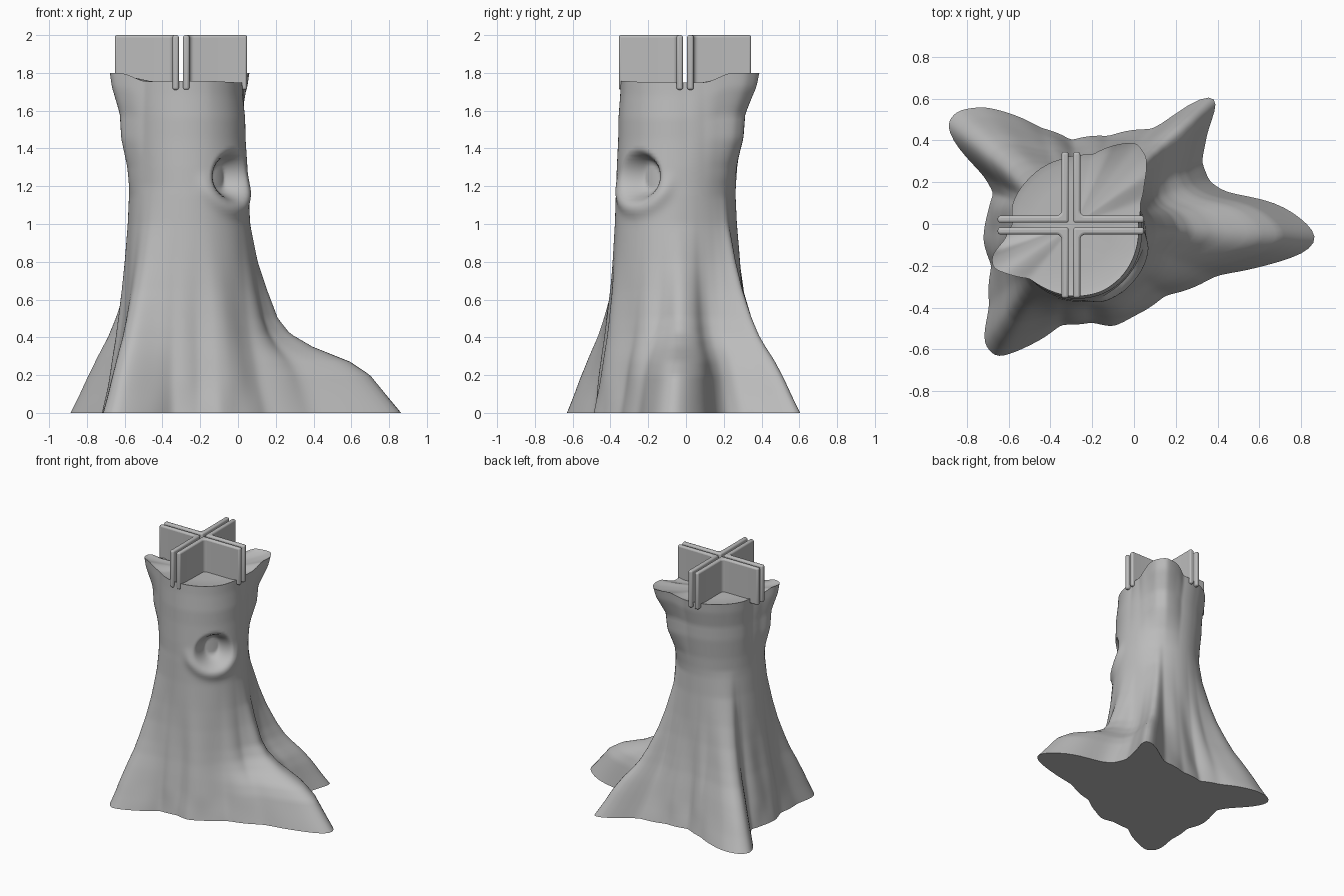
import bpy, bmesh, math
from math import cos, sin, pi, tau, atan2, hypot, exp

cube = bpy.data.objects.get("Cube")
if cube:
    bpy.data.objects.remove(cube, do_unlink=True)

grey = bpy.data.materials.new("plain grey")
grey.use_nodes = True
grey.diffuse_color = (0.5, 0.5, 0.5, 1)
grey.node_tree.nodes["Principled BSDF"].inputs["Base Color"].default_value = (0.5, 0.5, 0.5, 1)

AXIS_X, SIDES, LAYERS = -0.28, 240, 90
RIM = 1.75

# Outlines of the spreading roots and of the broken rim
ROOTS = [(.89, -.07), (.82, .01), (.72, .08), (.62, .12), (.45, .14), (.36, .2), (.32, .3),
         (.35, .45), (.4, .58), (.38, .64), (.33, .64), (.25, .54), (.12, .45), (0, .45),
         (-.12, .42), (-.3, .4), (-.45, .46), (-.6, .53), (-.72, .56), (-.85, .54), (-.9, .47),
         (-.84, .36), (-.72, .24), (-.67, .15), (-.7, .05), (-.72, -.08), (-.68, -.2),
         (-.69, -.4), (-.72, -.57), (-.66, -.64), (-.5, -.58), (-.35, -.48), (-.2, -.47),
         (-.1, -.49), (0, -.44), (.15, -.34), (.4, -.24), (.65, -.19), (.82, -.14)]
TOP = [(.02, 0), (.03, .1), (.05, .2), (.06, .32), (.01, .39), (-.08, .38), (-.2, .33),
       (-.35, .31), (-.5, .22), (-.58, .1), (-.58, 0), (-.62, -.08), (-.68, -.15),
       (-.675, -.21), (-.6, -.24), (-.5, -.26), (-.42, -.31), (-.3, -.345), (-.15, -.32),
       (-.05, -.24), (.01, -.12)]
# Height against share of the spread that is left
ROOT_FADE = [(0, 1), (.1, .87), (.2, .75), (.3, .63), (.4, .5), (.5, .4), (.65, .27),
             (.8, .17), (1, .06), (1.2, 0)]
LONG_FADE = [(0, 1), (.1, .9), (.2, .8), (.27, .67), (.35, .42), (.42, .27), (.5, .19),
             (.65, .12), (.8, .06), (1, .01), (1.2, 0)]
RIM_GROW = [(0, 0), (1.15, 0), (1.3, .15), (1.45, .45), (1.56, .52), (1.68, .9), (1.75, 1)]


def lerp_table(table, v):
    for (a, p), (b, q) in zip(table, table[1:]):
        if v <= b:
            return p + (q - p) * max(0, v - a) / (b - a)
    return table[-1][1]


def smooth(t):
    t = min(1, max(0, t))
    return t * t * (3 - 2 * t)


def polar(points):
    """Radius at each side, for an outline around the trunk axis."""
    pol = sorted((atan2(y, x - AXIS_X) % tau, hypot(x - AXIS_X, y)) for x, y in points)
    first, last = pol[0], pol[-1]
    pol = [(last[0] - tau, last[1])] + pol + [(first[0] + tau, first[1])]
    radii = [lerp_table(pol, tau * i / SIDES) for i in range(SIDES)]
    for _ in range(3):
        radii = [(radii[i - 1] + 2 * radii[i] + radii[(i + 1) % SIDES]) / 4 for i in range(SIDES)]
    return radii


root_r, top_r = polar(ROOTS), polar(TOP)
waist_r = polar([(-.26 + .315 * cos(a), -.055 + .315 * sin(a))
                 for a in (tau * k / 48 for k in range(48))])


def trunk_point(i, z):
    a = tau * i / SIDES
    long_root = max(0, cos(a)) ** 6
    fade = lerp_table(ROOT_FADE, z) * (1 - long_root) + lerp_table(LONG_FADE, z) * long_root
    r = waist_r[i] + (top_r[i] - waist_r[i]) * lerp_table(RIM_GROW, z)
    r += (root_r[i] - waist_r[i]) * fade
    # Shallow bark flutes above the ground
    r += .008 * sin(11 * a + 2 * z) * smooth(z / .2) * smooth((.9 - z) / .5)
    # Knot hole with a swollen lower lip
    turn = (a + pi / 4 + pi) % tau - pi
    d = hypot(turn * .34, z - 1.25)
    r -= .11 * smooth((.145 - d) / .08)
    r += .02 * exp(-((d - .17) / .04) ** 2) * smooth((1.3 - z) / .15)
    lift = .05 * smooth((top_r[i] - .32) / .1) * smooth((z - 1.4) / (RIM - 1.4))
    return (AXIS_X + r * cos(a), r * sin(a), z + lift)


def finish(name, bm, angle):
    bmesh.ops.recalc_face_normals(bm, faces=bm.faces)
    mesh = bpy.data.meshes.new(name)
    bm.to_mesh(mesh)
    bm.free()
    mesh.materials.append(grey)
    ob = bpy.data.objects.new(name, mesh)
    bpy.context.collection.objects.link(ob)
    bpy.ops.object.select_all(action='DESELECT')
    ob.select_set(True)
    bpy.context.view_layer.objects.active = ob
    bpy.ops.object.shade_smooth_by_angle(angle=math.radians(angle))
    return ob


# Trunk with roots, cut top and flat underside
bm = bmesh.new()
rings = [[bm.verts.new(trunk_point(i, RIM * k / LAYERS)) for i in range(SIDES)]
         for k in range(LAYERS + 1)]
rim = [v.co.copy() for v in rings[-1]]
for inset in (.9, .6, .3):
    rings.append([bm.verts.new((AXIS_X + (p.x - AXIS_X) * inset, p.y * inset,
                                RIM + (p.z - RIM) * inset ** 2 - .008)) for p in rim])
for low, high in zip(rings, rings[1:]):
    for i in range(SIDES):
        j = (i + 1) % SIDES
        bm.faces.new((low[i], low[j], high[j], high[i]))
for ring, z in ((rings[0], 0), (rings[-1], RIM - .008)):
    hub = bm.verts.new((AXIS_X, 0, z))
    for i in range(SIDES):
        bm.faces.new((ring[i], ring[(i + 1) % SIDES], hub))
finish("tree_trunk", bm, 50)

# Four angled plates standing in a cross with an open slot between them
INNER, OUTER, REACH, FILLET = .011, .045, .35, .025
corner = [(OUTER + FILLET * (1 - sin(t)), OUTER + FILLET * (1 - cos(t)))
          for t in (pi / 2 * k / 5 for k in range(6))]
profile = [(INNER, INNER), (REACH, INNER), (REACH, OUTER)] + corner + [(OUTER, REACH), (INNER, REACH)]
for n, place in enumerate(("back_left", "back_right", "front_right", "front_left")):
    bm = bmesh.new()
    c, s = round(cos(n * pi / 2)), round(sin(n * pi / 2))
    face = bm.faces.new([bm.verts.new((-.302 + x * c - y * s, -.005 + x * s + y * c, 1.71))
                         for x, y in profile])
    up = bmesh.ops.extrude_face_region(bm, geom=[face])["geom"]
    bmesh.ops.translate(bm, vec=(0, 0, .29), verts=[v for v in up if isinstance(v, bmesh.types.BMVert)])
    plate = finish(place + "_cross_plate", bm, 40)
    bevel = plate.modifiers.new("rounded edges", 'BEVEL')
    bevel.width, bevel.segments, bevel.limit_method = .012, 3, 'ANGLE'
    bevel.angle_limit = math.radians(40)
